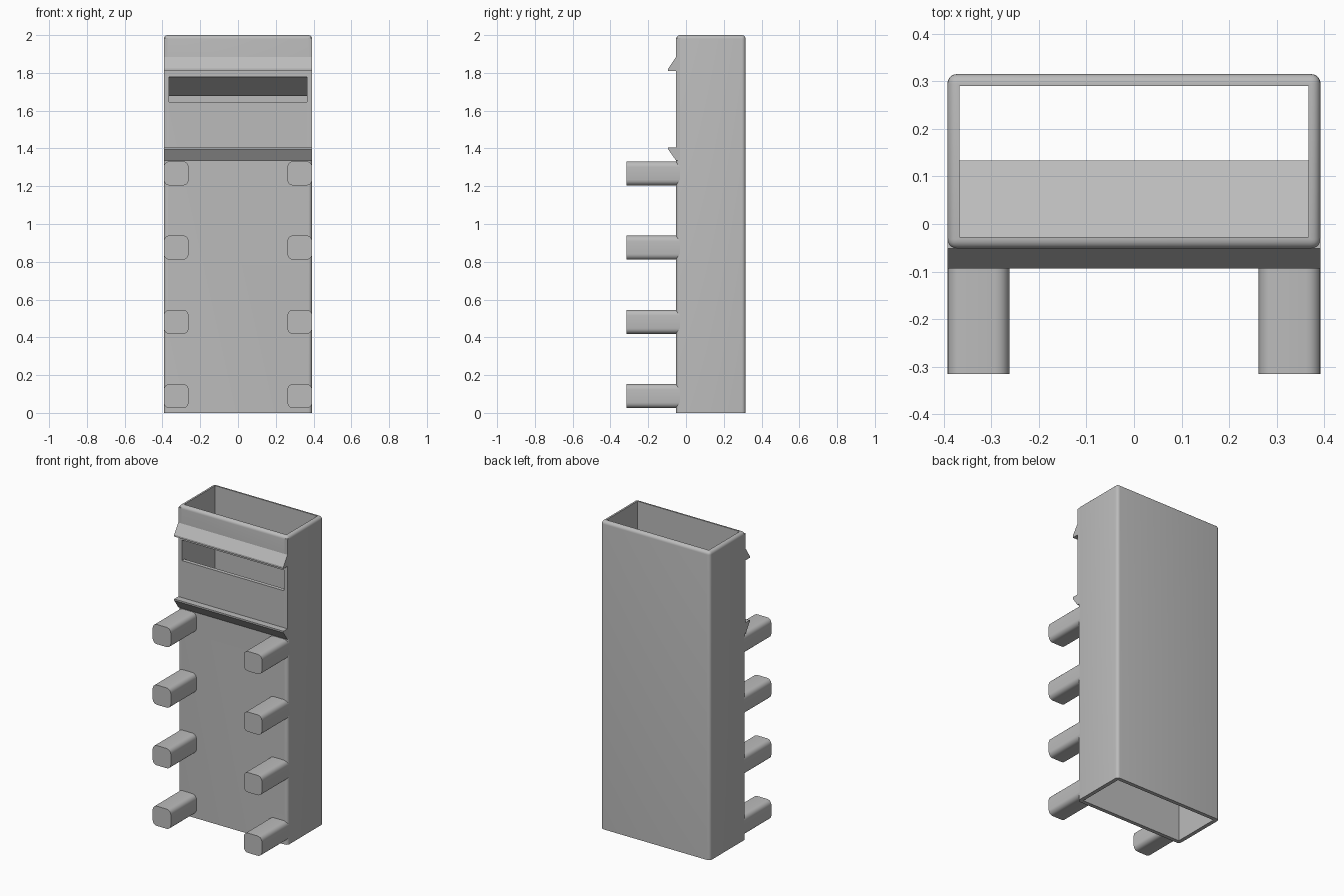
import bpy
import bmesh
import math

if "Cube" in bpy.data.objects:
    bpy.data.objects.remove(bpy.data.objects["Cube"], do_unlink=True)

GREY = (0.5, 0.5, 0.5, 1)
mat = bpy.data.materials.new("plain grey")
mat.use_nodes = True
mat.diffuse_color = GREY
mat.node_tree.nodes["Principled BSDF"].inputs["Base Color"].default_value = GREY

HALF, FRONT, BACK, TOP = 0.392, -0.052, 0.315, 2.0
WALL = 0.025


def finish(name, bm):
    bmesh.ops.recalc_face_normals(bm, faces=bm.faces)
    mesh = bpy.data.meshes.new(name)
    bm.to_mesh(mesh)
    bm.free()
    mesh.materials.append(mat)
    obj = bpy.data.objects.new(name, mesh)
    bpy.context.collection.objects.link(obj)
    return obj


def box(name, lo, hi, radius=0, rounded=None):
    """Box between two corners; edges passing the rule are rounded."""
    bm = bmesh.new()
    bmesh.ops.create_cube(bm, size=1)
    for v in bm.verts:
        v.co = [lo[i] if v.co[i] < 0 else hi[i] for i in range(3)]
    if radius:
        edges = [e for e in bm.edges if rounded(e.verts[0].co, e.verts[1].co)]
        bmesh.ops.bevel(bm, geom=edges, offset=radius, segments=5,
                        profile=0.5, affect='EDGES')
    return finish(name, bm)


def extrude_x(name, points, half):
    """Side profile of (y, z) points stretched across the width."""
    bm = bmesh.new()
    face = bm.faces.new([bm.verts.new((-half, y, z)) for y, z in points])
    ext = bmesh.ops.extrude_face_region(bm, geom=[face])
    verts = [g for g in ext["geom"] if isinstance(g, bmesh.types.BMVert)]
    bmesh.ops.translate(bm, verts=verts, vec=(2 * half, 0, 0))
    return finish(name, bm)


def smooth(obj):
    bpy.ops.object.select_all(action='DESELECT')
    obj.select_set(True)
    bpy.context.view_layer.objects.active = obj
    bpy.ops.object.shade_smooth_by_angle(angle=math.radians(35))


def cut(obj, cutter):
    mod = obj.modifiers.new("cut", 'BOOLEAN')
    mod.object = cutter
    mod.solver = 'EXACT'
    bpy.context.view_layer.objects.active = obj
    bpy.ops.object.modifier_apply(modifier=mod.name)
    bpy.data.objects.remove(cutter, do_unlink=True)


# Open rectangular chute with a slot in its front wall
chute = box("chute", (-HALF, FRONT, 0), (HALF, BACK, TOP), 0.02,
            lambda a, b: max(a.z, b.z) > 0)
cut(chute, box("bore_cutter", (-HALF + WALL, FRONT + WALL, -0.1),
               (HALF - WALL, BACK - WALL, TOP + 0.1)))
cut(chute, box("slot_cutter", (-0.366, FRONT - 0.1, 1.645),
               (0.366, 0.1, 1.778)))
smooth(chute)

# Deflector sloping inward and down from the top of the slot
extrude_x("deflector", [(-0.035, 1.778), (-0.027, 1.778), (0.133, 1.677),
                        (0.133, 1.703), (-0.027, 1.804), (-0.035, 1.804)],
          HALF - WALL + 0.003)

# Retaining lips above and below the slot
extrude_x("upper_lip", [(-0.04, 1.885), (FRONT, 1.885), (-0.094, 1.822),
                        (-0.094, 1.81), (-0.04, 1.81)], HALF)
extrude_x("lower_lip", [(-0.04, 1.405), (-0.094, 1.405), (-0.094, 1.395),
                        (FRONT, 1.335), (-0.04, 1.335)], HALF)

for side, word in ((-1, "right"), (1, "left")):
    # Square corners on the upper front
    xs = sorted((side * 0.37, side * HALF))
    box(f"{word}_corner", (xs[0], FRONT, 1.335), (xs[1], -0.03, 1.985))

    # Column of rounded pegs
    xs = sorted((side * 0.262, side * HALF))
    for i in range(4):
        z = 0.025 + 0.393 * i
        peg = box(f"{word}_peg_{i + 1}", (xs[0], -0.315, z),
                  (xs[1], -0.03, z + 0.128), 0.03,
                  lambda a, b: abs(a.y - b.y) > 0.1)
        smooth(peg)
